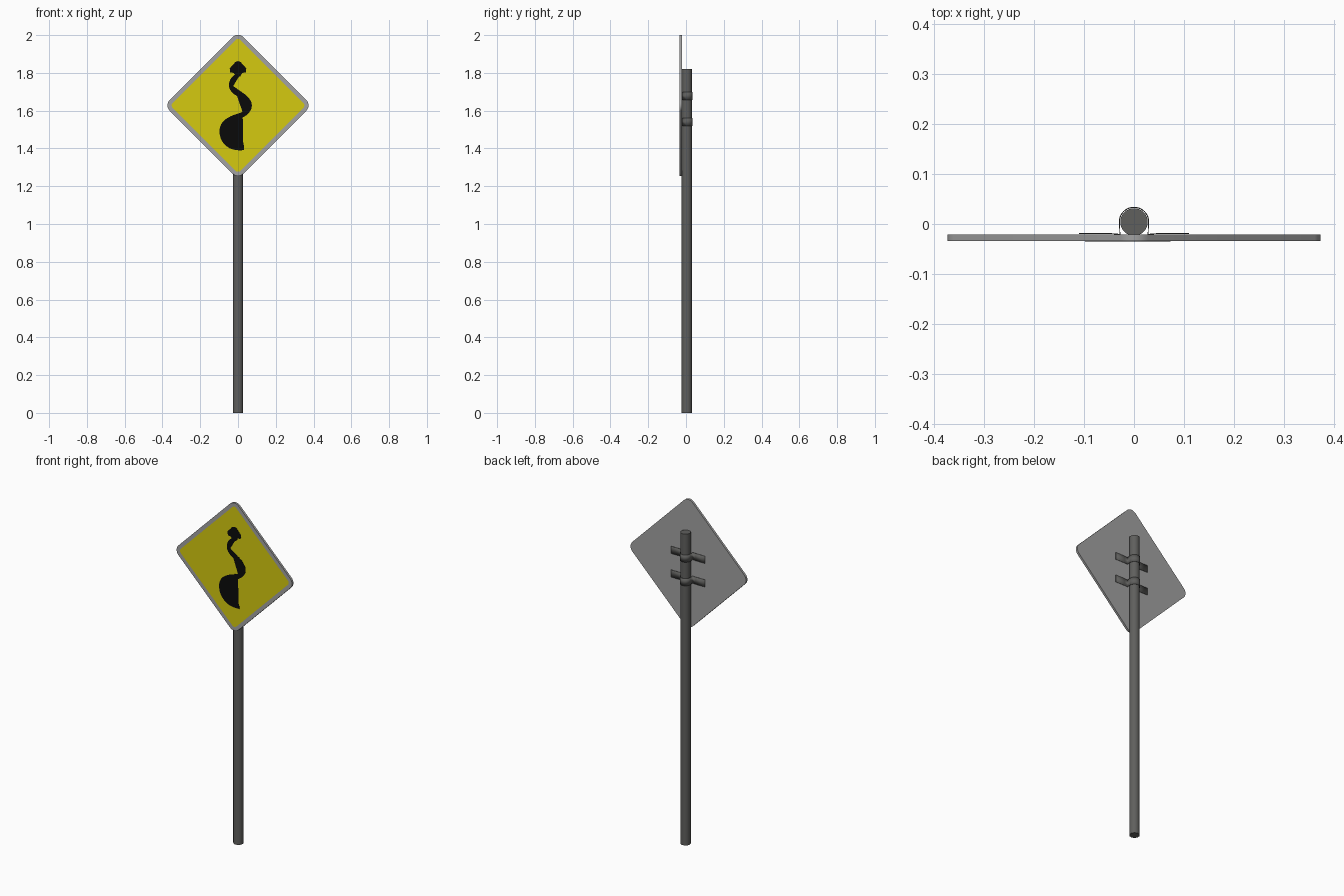
import bpy, bmesh, math

if "Cube" in bpy.data.objects:
    bpy.data.objects.remove(bpy.data.objects["Cube"])

CZ = 1.628          # height of the sign centre
POST_Y = 0.004      # post axis
FRONT, BACK = -0.034, -0.021


def material(name, rgb):
    m = bpy.data.materials.new(name)
    m.diffuse_color = (*rgb, 1)
    m.use_nodes = True
    m.node_tree.nodes["Principled BSDF"].inputs["Base Color"].default_value = m.diffuse_color
    return m


YELLOW = material("sign yellow", (0.66, 0.59, 0.005))
GREY = material("sheet metal grey", (0.36, 0.36, 0.36))
DARK = material("post dark grey", (0.115, 0.115, 0.11))
BLACK = material("symbol black", (0.003, 0.003, 0.003))


def finish(name, bm, mats, smooth=True):
    bmesh.ops.recalc_face_normals(bm, faces=bm.faces)
    me = bpy.data.meshes.new(name)
    bm.to_mesh(me)
    bm.free()
    for m in mats:
        me.materials.append(m)
    ob = bpy.data.objects.new(name, me)
    bpy.context.collection.objects.link(ob)
    if smooth:
        bpy.ops.object.select_all(action='DESELECT')
        ob.select_set(True)
        bpy.context.view_layer.objects.active = ob
        bpy.ops.object.shade_smooth_by_angle(angle=math.radians(35))
    return ob


def bridge(bm, a, b):
    n = len(a)
    for i in range(n):
        j = (i + 1) % n
        bm.faces.new((a[i], a[j], b[j], b[i]))


# post
bm = bmesh.new()
bmesh.ops.create_cone(bm, cap_ends=True, segments=32, radius1=0.0275,
                      radius2=0.0275, depth=1.82)
bmesh.ops.translate(bm, verts=bm.verts, vec=(0, POST_Y, 0.91))
finish("post", bm, [DARK])


# sign panel: rounded diamond with grey border and yellow face
def diamond(bm, r, y, c=0.3334, steps=8):
    verts = []
    for k in range(4):
        a = k * math.pi / 2
        for s in range(steps + 1):
            t = a - math.pi / 4 + s / steps * math.pi / 2
            verts.append(bm.verts.new((c * math.cos(a) + r * math.cos(t), y,
                                       CZ + c * math.sin(a) + r * math.sin(t))))
    return verts


bm = bmesh.new()
inner = diamond(bm, 0.018, FRONT)
outer = diamond(bm, 0.04, FRONT)
rear = diamond(bm, 0.04, BACK)
bridge(bm, inner, outer)
bridge(bm, outer, rear)
bm.faces.new(rear)
bm.faces.new(inner).material_index = 1
finish("sign_panel", bm, [GREY, YELLOW])


# black symbol: thin plates cut from outlines in x, z
def plate(name, outline):
    bm = bmesh.new()
    a = [bm.verts.new((x, FRONT - 0.001, z)) for x, z in outline]
    b = [bm.verts.new((x, FRONT + 0.001, z)) for x, z in outline]
    bridge(bm, a, b)
    bm.faces.new(a)
    bm.faces.new(b)
    bmesh.ops.triangulate(bm, faces=[f for f in bm.faces if len(f.verts) > 4])
    finish(name, bm, [BLACK], smooth=False)


def catmull(p, steps=6):
    q = [p[0]] + p + [p[-1]]
    out = []
    for i in range(1, len(q) - 2):
        for s in range(steps):
            t = s / steps
            out.append(tuple(0.5 * (2 * b + (c - a) * t + (2 * a - 5 * b + 4 * c - d) * t * t
                                    + (3 * b - a - 3 * c + d) * t ** 3)
                             for a, b, c, d in zip(q[i - 1], q[i], q[i + 1], q[i + 2])))
    return out + [p[-1]]


path = catmull([(0.0, 1.79), (-0.028, 1.765), (-0.036, 1.73), (-0.016, 1.70),
                (0.026, 1.677), (0.055, 1.645), (0.056, 1.612), (0.026, 1.58),
                (-0.028, 1.56), (-0.069, 1.533), (-0.084, 1.493), (-0.074, 1.449),
                (-0.044, 1.417), (-0.005, 1.405), (0.032, 1.405)])
left, right = [], []
for i, (x, z) in enumerate(path):
    x0, z0 = path[max(i - 1, 0)]
    x1, z1 = path[min(i + 1, len(path) - 1)]
    l = math.hypot(x1 - x0, z1 - z0)
    w = (0.010 + 0.004 * min(1, i / 25)) / l
    left.append((x - (z1 - z0) * w, z + (x1 - x0) * w))
    right.append((x + (z1 - z0) * w, z - (x1 - x0) * w))
plate("snake_line", left + right[::-1])

half = [(0.0, 1.862), (0.014, 1.858), (0.027, 1.842), (0.044, 1.824),
        (0.041, 1.803), (0.022, 1.799), (0.012, 1.782)]
plate("arrow_head", half + [(-x, z) for x, z in half[:0:-1]])

# clamps: bent metal strips wrapping the post, with flat wings on the panel
profile = [(-0.11, -0.019), (-0.05, -0.019), (-0.028, -0.0205)]
profile += [(-0.0295 * math.cos(math.pi * s / 20), POST_Y + 0.0295 * math.sin(math.pi * s / 20))
            for s in range(21)]
profile += [(-x, y) for x, y in profile[2::-1]]
for name, z in (("upper_clamp", 1.678), ("lower_clamp", 1.54)):
    bm = bmesh.new()
    lo = [bm.verts.new((x, y, z - 0.021)) for x, y in profile]
    hi = [bm.verts.new((x, y, z + 0.021)) for x, y in profile]
    for i in range(len(profile) - 1):
        bm.faces.new((lo[i], lo[i + 1], hi[i + 1], hi[i]))
    ob = finish(name, bm, [DARK])
    mod = ob.modifiers.new("thickness", 'SOLIDIFY')
    mod.thickness = 0.002
    mod.offset = 0
